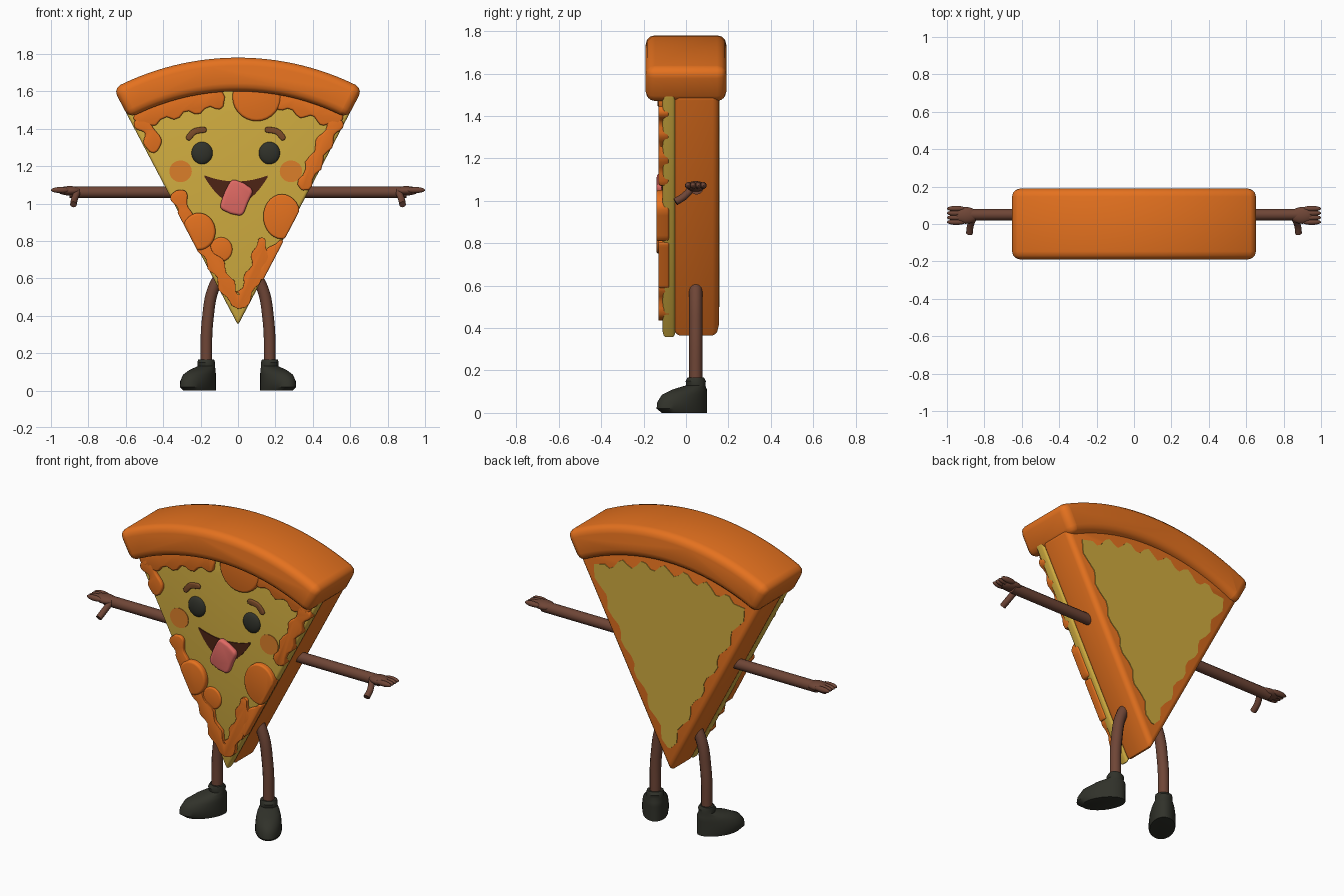
import bpy, bmesh
from math import sin, cos, pi, radians
from mathutils import Vector, Matrix

default_cube = bpy.data.objects.get("Cube")
if default_cube:
    bpy.data.objects.remove(default_cube)

TIP = .35                   # height of the slice's lower corner
HALF_ANGLE = radians(27.8)  # half the angle of the wedge
SLOPE = .525                # half-width gained per unit of height


def material(name, *rgb):
    linear = [(channel / 255) ** 2.2 for channel in rgb] + [1]
    made = bpy.data.materials.new(name)
    made.use_nodes = True
    made.diffuse_color = linear
    shader = made.node_tree.nodes["Principled BSDF"]
    shader.inputs["Base Color"].default_value = linear
    return made


ORANGE = material("baked orange", 228, 113, 36)
CHEESE = material("cheese yellow", 207, 171, 66)
BROWN = material("limb brown", 110, 71, 57)
DARK = material("charcoal", 52, 53, 46)
MOUTH = material("mouth brown", 78, 40, 27)
TONGUE = material("tongue pink", 224, 106, 100)
BROW = material("brow brown", 122, 76, 45)
BLUSH = material("blush orange", 218, 126, 46)


def smooth(part, colour):
    part.data.materials.clear()
    part.data.materials.append(colour)
    bpy.ops.object.select_all(action='DESELECT')
    part.select_set(True)
    bpy.context.view_layer.objects.active = part
    bpy.ops.object.shade_smooth_by_angle(angle=radians(40))


def finish(bm, name, colour):
    bmesh.ops.recalc_face_normals(bm, faces=bm.faces)
    mesh = bpy.data.meshes.new(name)
    bm.to_mesh(mesh)
    bm.free()
    part = bpy.data.objects.new(name, mesh)
    bpy.context.collection.objects.link(part)
    smooth(part, colour)


def slab(name, outline, front, back, colour, rounding=0):
    """Extrude an (x, z) outline from front to back and round its sharp edges."""
    bm = bmesh.new()
    face = bm.faces.new([bm.verts.new((x, front, z)) for x, z in outline])
    extruded = bmesh.ops.extrude_face_region(bm, geom=[face])["geom"]
    moved = [item for item in extruded if isinstance(item, bmesh.types.BMVert)]
    bmesh.ops.translate(bm, verts=moved, vec=(0, back - front, 0))
    bmesh.ops.recalc_face_normals(bm, faces=bm.faces)
    if rounding:
        sharp = [edge for edge in bm.edges if edge.calc_face_angle(0) > .9]
        bmesh.ops.bevel(bm, geom=sharp, offset=rounding, segments=3,
                        profile=.5, affect='EDGES', clamp_overlap=True)
    finish(bm, name, colour)


def within_slice(outline):
    """Trim an outline at the sloping sides of the wedge."""
    trimmed = []
    for x, z in outline:
        limit = SLOPE * (z - TIP) + .008
        trimmed.append((max(-limit, min(limit, x)), z))
    return trimmed


def disc(x, z, width, height, count=28):
    turns = [2 * pi * i / count for i in range(count)]
    return within_slice([(x + width * cos(t), z + height * sin(t)) for t in turns])


def arc(radius, half, count=28):
    angles = [half * (2 * i / count - 1) for i in range(count + 1)]
    return [(radius * sin(a), TIP + radius * cos(a)) for a in angles]


def spline(points, steps=9):
    """Smooth open path through the points."""
    knots = [Vector(p) for p in (points[0], *points, points[-1])]
    path = []
    for a, b, c, d in zip(knots, knots[1:], knots[2:], knots[3:]):
        for i in range(steps):
            t = i / steps
            start, end = (c - a) / 2, (d - b) / 2
            bend = b - c
            path.append(b + t * start - t * t * (3 * bend + 2 * start + end)
                        + t ** 3 * (2 * bend + start + end))
    return path + [knots[-1]]


def ribbon(points, width, wave=0):
    """Outline of a round-ended band along a path, with an optional wavy width."""
    path = spline(points)
    last = len(path) - 1
    left, right, travelled = [path[0]], [], 0
    for i in range(1, last):
        along = (path[i + 1] - path[i - 1]).normalized()
        travelled += (path[i] - path[i - 1]).length
        taper = (1 - abs(2 * i / last - 1) ** 6) ** .5
        offset = Vector((-along.y, along.x)) * width * taper
        offset *= 1 + wave * sin(travelled * 50)
        left.append(path[i] + offset)
        right.append(path[i] - offset)
    return within_slice(left + [path[-1]] + right[::-1])


def tube(name, points, radius, colour):
    curve = bpy.data.curves.new(name, 'CURVE')
    curve.dimensions = '3D'
    curve.bevel_depth = radius
    curve.use_fill_caps = True
    line = curve.splines.new('BEZIER')
    line.bezier_points.add(len(points) - 1)
    for knot, point in zip(line.bezier_points, points):
        knot.co = point
        knot.handle_left_type = knot.handle_right_type = 'AUTO'
    part = bpy.data.objects.new(name, curve)
    bpy.context.collection.objects.link(part)
    bpy.ops.object.select_all(action='DESELECT')
    part.select_set(True)
    bpy.context.view_layer.objects.active = part
    bpy.ops.object.convert(target='MESH')
    smooth(bpy.context.object, colour)


def ball(name, place, size, colour):
    bm = bmesh.new()
    shape = Matrix.Translation(place) @ Matrix.Diagonal((*size, 1))
    bmesh.ops.create_uvsphere(bm, u_segments=24, v_segments=14, radius=1, matrix=shape)
    finish(bm, name, colour)


# Slice: dough, cheese layer and thick rim
wedge = [(0, TIP)] + arc(1.3, HALF_ANGLE)
slab("dough_base", wedge, -.06, .155, ORANGE, .03)
slab("cheese_layer", wedge, -.11, -.05, CHEESE, .015)
slab("crust_rim", arc(1.43, HALF_ANGLE) + arc(1.25, HALF_ANGLE)[::-1], -.19, .19, ORANGE, .06)

# Wavy yellow patch on the back
flank = []
for i in range(25):
    height = .15 + i * .04
    flank.append((SLOPE * height - .07 + .018 * sin(i * 1.5), TIP + height))
crown = [(x, z + .025 * sin(x * 45)) for x, z in arc(1.2, .36)]
mirrored = [(-x, z) for x, z in flank]
slab("back_patch", mirrored + crown + flank[::-1], .15, .159, CHEESE)

# Sauce: bands under the rim, drips down the sides and around the tip
sauces = {
    "right_top": [(-.07, 1.57), (-.3, 1.53), (-.56, 1.45)],
    "right_drip": [(-.54, 1.46), (-.47, 1.38), (-.45, 1.27)],
    "left_top": [(.2, 1.57), (.4, 1.51), (.56, 1.45)],
    "left_drip": [(.54, 1.46), (.46, 1.32), (.34, 1.07)],
    "side_drip": [(-.33, 1.07), (-.29, .96), (-.28, .85)],
    "tip": [(-.21, .8), (-.11, .66), (0, .48), (.1, .66), (.13, .82)],
    "tip_branch": [(.1, .6), (.18, .71), (.25, .8)],
}
for name, points in sauces.items():
    width = .055 if "top" in name else .038
    slab("sauce_" + name, ribbon(points, width, .3), -.13, -.08, ORANGE, .01)

# Pepperoni
slab("top_pepperoni", disc(.1, 1.57, .13, .13), -.135, -.08, ORANGE, .014)
slab("left_pepperoni", disc(.235, .93, .1, .12), -.14, -.08, ORANGE, .014)
slab("right_pepperoni", disc(-.21, .85, .09, .1), -.14, -.08, ORANGE, .014)
slab("lower_pepperoni", disc(-.09, .755, .06, .065), -.12, -.08, ORANGE, .01)

# Mouth and tongue
grin = [i / 12 - 1 for i in range(25)]
upper_lip = [(.168 * t - .01, 1.118 + .032 * t * t) for t in grin]
lower_lip = [(.168 * t - .01, 1 + .14 * t * t) for t in grin]
slab("mouth", upper_lip + lower_lip[::-1], -.115, -.106, MOUTH)
slab("tongue", ribbon([(.03, 1.11), (-.01, 1.03), (-.04, .945)], .068), -.138, -.1, TONGUE, .014)

# Shoe cross-sections from sole to cuff: half-length and height
SHOE = [(.12, 0), (.135, .02), (.133, .05), (.12, .085), (.09, .11),
        (.044, .13), (.048, .15), (.036, .166)]

# Paired parts: face details, arms, hands, legs and shoes
for label, side in (("left", 1), ("right", -1)):
    def face_x(distance):
        return side * distance - .012

    ball(label + "_eye", (face_x(.18), -.108, 1.27), (.057, .022, .06), DARK)
    brow = [(face_x(.26), 1.34), (face_x(.22), 1.385), (face_x(.155), 1.395)]
    slab(label + "_brow", ribbon(brow, .016), -.122, -.1, BROW, .006)
    slab(label + "_cheek", disc(face_x(.295), 1.172, .06, .058), -.114, -.106, BLUSH)

    tube(label + "_arm", [(side * .28, .05, 1.06), (side * .9, .05, 1.06)], .031, BROWN)
    ball(label + "_palm", (side * .9, .046, 1.068), (.065, .045, .025), BROWN)
    for i in range(4):
        ball(f"{label}_finger_{i + 1}", (side * .95, .01 + i * .024, 1.072),
             (.05, .015, .016), BROWN)
    thumb = [(side * .86, .03, 1.06), (side * .875, -.01, 1.02), (side * .88, -.05, .995)]
    tube(label + "_thumb", thumb, .018, BROWN)

    ankle = Vector((side * .17, .046, 0))
    leg = [(side * .07, .046, .64), (side * .125, .046, .56), (side * .162, .046, .38)]
    tube(label + "_leg", leg + [ankle + Vector((0, 0, .13))], .031, BROWN)

    bm = bmesh.new()
    turn = Matrix.Translation(ankle) @ Matrix.Rotation(side * radians(34), 4, 'Z')
    rings = []
    for length, height in SHOE:
        forward = max(0, length - .055)
        outline = disc(0, 0, 1, 1)
        turns = [2 * pi * i / len(outline) for i in range(len(outline))]
        rings.append([bm.verts.new(turn @ Vector((
            (.035 + .275 * length) * cos(t), length * sin(t) - forward, height))) for t in turns])
    for low, high in zip(rings, rings[1:]):
        for i in range(len(low)):
            bm.faces.new((low[i - 1], low[i], high[i], high[i - 1]))
    bm.faces.new(rings[0])
    bm.faces.new(rings[-1])
    finish(bm, label + "_shoe", DARK)
